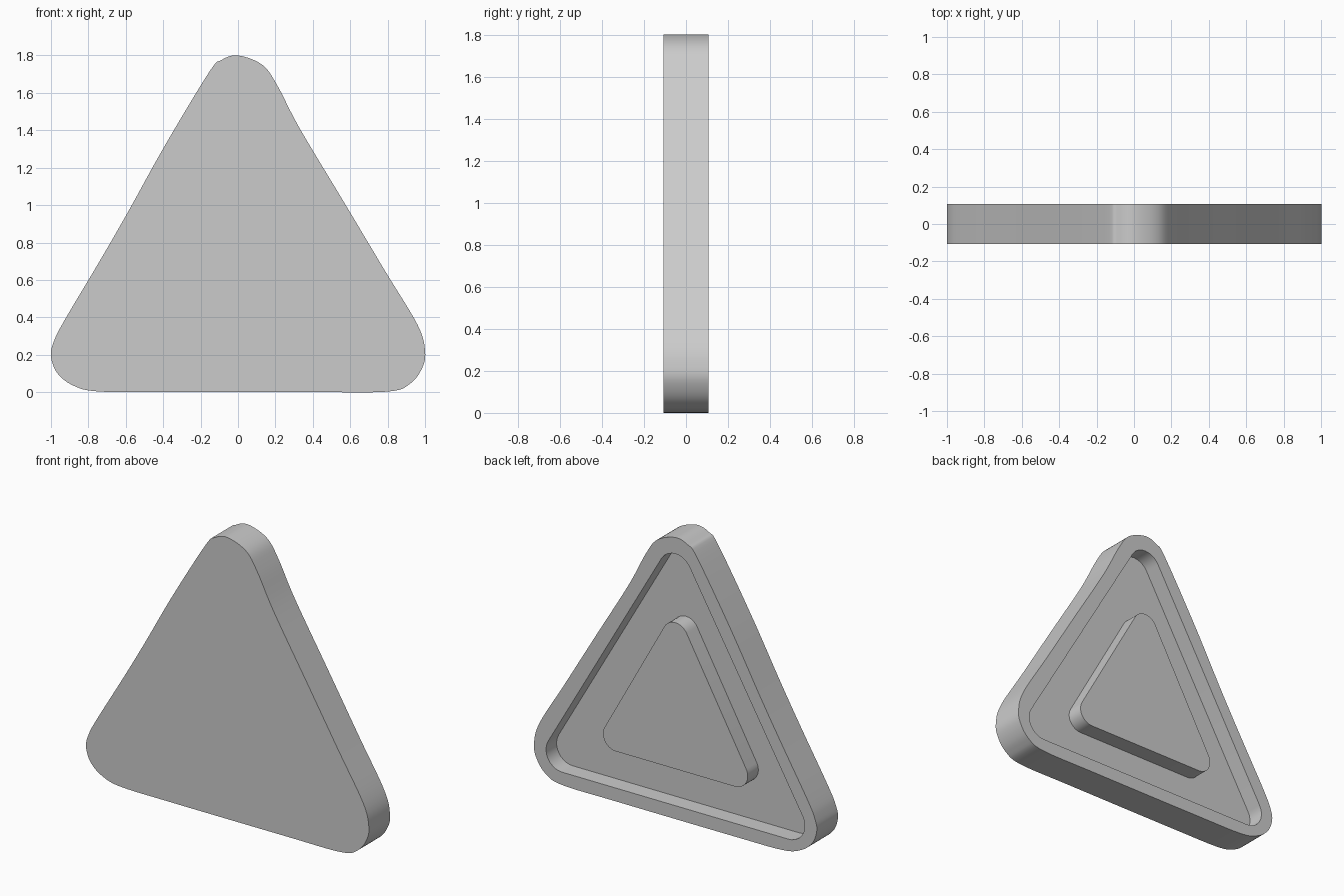
import bpy
import bmesh
import math
from mathutils import Vector

cube = bpy.data.objects.get("Cube")
if cube:
    bpy.data.objects.remove(cube, do_unlink=True)

FRONT, FLOOR, BACK = -0.107, 0.0, 0.107


def smooth_loop(points, steps=6):
    """Closed Catmull-Rom curve through the points."""
    pts = [Vector(p) for p in points]
    n, out = len(pts), []
    for i in range(n):
        a, b, c, d = (pts[(i + k) % n] for k in (-1, 0, 1, 2))
        for s in range(steps):
            t = s / steps
            out.append(0.5 * (2 * b + (c - a) * t + (2 * a - 5 * b + 4 * c - d) * t**2
                              + (3 * b - a - 3 * c + d) * t**3))
    return out


def rounded_triangle(half_width, bottom, top, radius, steps=10):
    """Triangle with each corner replaced by an arc."""
    corners = [Vector(p) for p in ((half_width, bottom), (0, top), (-half_width, bottom))]
    out = []
    for i, corner in enumerate(corners):
        u = (corners[i - 1] - corner).normalized()
        v = (corners[(i + 1) % 3] - corner).normalized()
        half = u.angle(v) / 2
        mid = (u + v).normalized()
        side = (u - v).normalized()
        center = corner + mid * (radius / math.sin(half))
        sweep = math.pi / 2 - half
        for s in range(steps + 1):
            a = sweep * (1 - 2 * s / steps)
            out.append(center + radius * (side * math.sin(a) - mid * math.cos(a)))
    return out


# Outlines in x and z, counter-clockwise from the bottom
outer = smooth_loop([
    (-0.4, 0), (0.4, 0), (0.8, 0.003), (0.92, 0.045), (0.985, 0.13), (1, 0.22), (0.96, 0.36),
    (0.785, 0.65), (0.57, 1.01), (0.33, 1.41), (0.21, 1.64), (0.13, 1.75), (0, 1.8),
    (-0.09, 1.775), (-0.155, 1.71), (-0.39, 1.32), (-0.59, 0.96), (-0.74, 0.7),
    (-0.93, 0.38), (-0.985, 0.27), (-1, 0.19), (-0.965, 0.1), (-0.88, 0.035), (-0.75, 0.004)])
recess = rounded_triangle(1.0, 0.085, 1.81, 0.115)
raised = rounded_triangle(0.575, 0.32, 1.35, 0.09)

bm = bmesh.new()


def ring(outline, y):
    verts = [bm.verts.new((p.x, y, p.y)) for p in outline]
    return verts, [bm.edges.new((v, verts[(i + 1) % len(verts)])) for i, v in enumerate(verts)]


def wall(a, b):
    for i in range(len(a)):
        j = (i + 1) % len(a)
        bm.faces.new((a[i], a[j], b[j], b[i]))


def fill(*loops):
    bmesh.ops.triangle_fill(bm, use_beauty=True, edges=[e for loop in loops for e in loop])


outer_front, outer_front_edges = ring(outer, FRONT)
outer_back, outer_back_edges = ring(outer, BACK)
recess_rim, recess_rim_edges = ring(recess, BACK)
recess_floor, recess_floor_edges = ring(recess, FLOOR)
raised_base, raised_base_edges = ring(raised, FLOOR)
raised_top, raised_top_edges = ring(raised, BACK)

# Flat front, rim, recess floor with the raised centre, and the walls
bm.faces.new(outer_front)
fill(outer_back_edges, recess_rim_edges)
fill(recess_floor_edges, raised_base_edges)
bm.faces.new(raised_top)
wall(outer_front, outer_back)
wall(recess_rim, recess_floor)
wall(raised_base, raised_top)
bmesh.ops.recalc_face_normals(bm, faces=bm.faces[:])

mesh = bpy.data.meshes.new("triangular_plate")
bm.to_mesh(mesh)
bm.free()
plate = bpy.data.objects.new("triangular_plate", mesh)
bpy.context.collection.objects.link(plate)

# Plain grey
grey = bpy.data.materials.new("plain_grey")
grey.use_nodes = True
color = (0.6, 0.6, 0.6, 1)
grey.diffuse_color = color
grey.node_tree.nodes["Principled BSDF"].inputs["Base Color"].default_value = color
mesh.materials.append(grey)

bpy.ops.object.select_all(action="DESELECT")
plate.select_set(True)
bpy.context.view_layer.objects.active = plate
bpy.ops.object.shade_smooth_by_angle(angle=math.radians(30))
